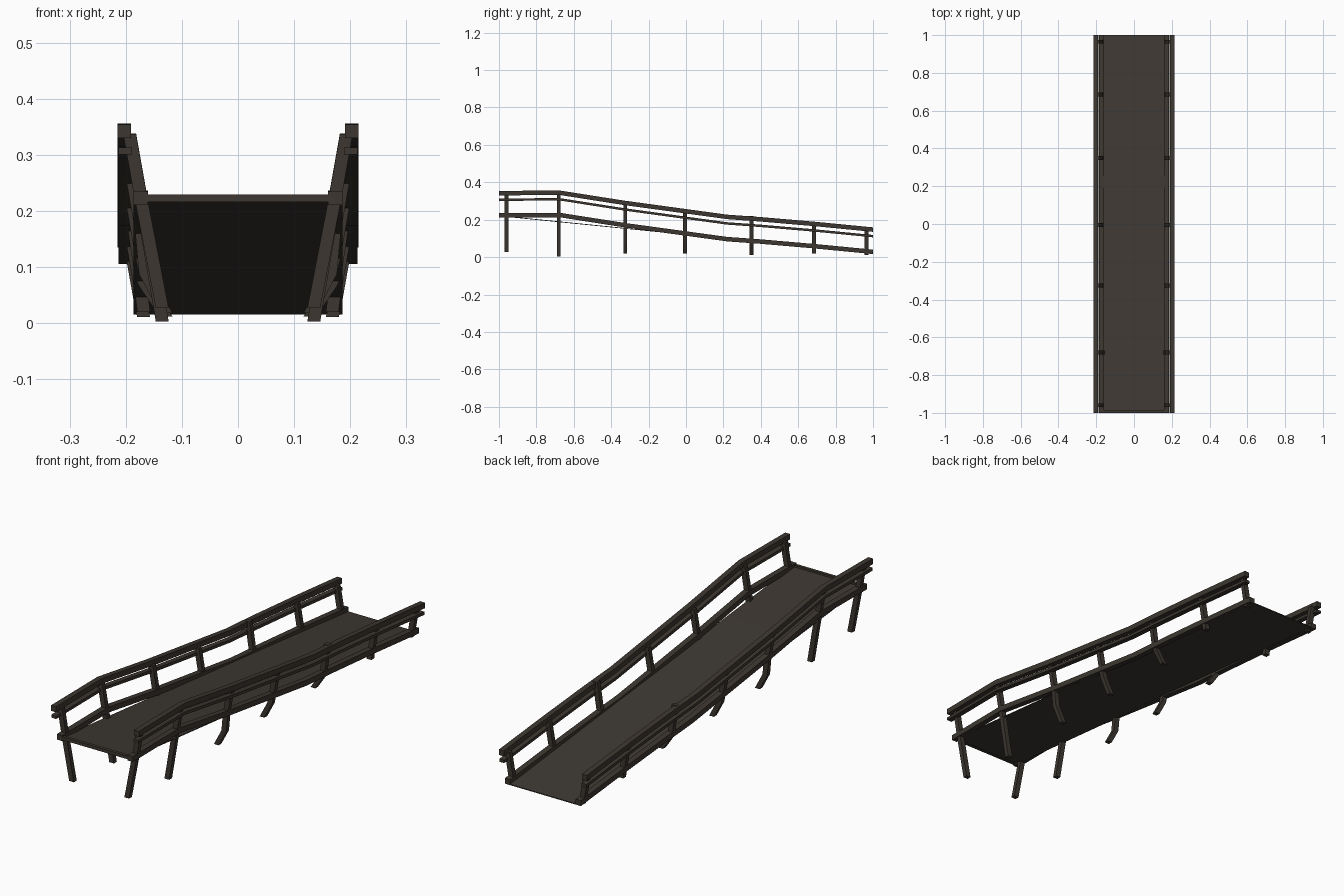
import bpy, bmesh
from mathutils import Vector

cube = bpy.data.objects.get("Cube")
if cube:
    bpy.data.objects.remove(cube)


def material(name, rgb):
    m = bpy.data.materials.new(name)
    m.use_nodes = True
    m.diffuse_color = (*rgb, 1)
    m.node_tree.nodes["Principled BSDF"].inputs["Base Color"].default_value = (*rgb, 1)
    return m


rail_wood = material("dark rail wood", (0.045, 0.037, 0.029))
deck_wood = material("dark deck wood", (0.048, 0.040, 0.033))

# Height of the lower rail along the walkway: (y, z)
PROFILE = [(-1, 0.223), (-0.675, 0.225), (-0.33, 0.171), (0, 0.126),
           (0.22, 0.096), (0.4, 0.083), (0.69, 0.058), (1, 0.028)]
# Deck boards run straight between their ends
DECK = [(-1, 0.221), (0.4, 0.081), (1, 0.018)]


def rail_z(y):
    for (y0, z0), (y1, z1) in zip(PROFILE, PROFILE[1:]):
        if y <= y1:
            return z0 + (z1 - z0) * (y - y0) / (y1 - y0)


def sweep(name, points, side, up, width, height, mat):
    """Rectangular beam through points, with sections spanned by side and up."""
    bm = bmesh.new()
    rings = []
    for p in points:
        rings.append([bm.verts.new(Vector(p) + side * (sx * width / 2) + up * (sy * height / 2))
                      for sx, sy in ((-1, -1), (1, -1), (1, 1), (-1, 1))])
    for a, b in zip(rings, rings[1:]):
        for i in range(4):
            j = (i + 1) % 4
            bm.faces.new((a[i], a[j], b[j], b[i]))
    bm.faces.new(rings[0])
    bm.faces.new(rings[-1])
    bmesh.ops.recalc_face_normals(bm, faces=bm.faces)
    mesh = bpy.data.meshes.new(name)
    bm.to_mesh(mesh)
    bm.free()
    mesh.materials.append(mat)
    obj = bpy.data.objects.new(name, mesh)
    bpy.context.collection.objects.link(obj)
    bpy.ops.object.select_all(action='DESELECT')
    obj.select_set(True)
    bpy.context.view_layer.objects.active = obj
    bpy.ops.object.shade_smooth_by_angle()


X, Y, Z = Vector((1, 0, 0)), Vector((0, 1, 0)), Vector((0, 0, 1))

# Thin deck and the cross beam at its high end
sweep("deck", [(0, y, z) for y, z in DECK], X, Z, 0.34, 0.004, deck_wood)
sweep("end_beam", [(-0.17, -0.993, 0.223), (0.17, -0.993, 0.223)], Y, Z, 0.014, 0.014, rail_wood)

# Rails: name, x, height above the lower rail, width, thickness
RAILS = [("lower_rail", 0.173, 0, 0.026, 0.024),
         ("middle_rail", 0.201, 0.084, 0.024, 0.013),
         ("top_rail", 0.203, 0.119, 0.024, 0.024)]
# Posts: y, foot height, whether the leg is kinked, extra height
POSTS = [(-0.96, 0.027, False, 0), (-0.68, 0.003, False, 0), (-0.325, 0.018, True, 0),
         (-0.005, 0.018, True, 0), (0.35, 0.012, True, 0.02),
         (0.685, 0.02, False, 0), (0.965, 0.022, False, 0)]

for label, s in (("left", 1), ("right", -1)):
    for name, x, rise, w, h in RAILS:
        sweep(f"{label}_{name}", [(s * x, y, z + rise) for y, z in PROFILE], X, Z, w, h, rail_wood)
    for i, (y, foot, kinked, extra) in enumerate(POSTS, 1):
        z = rail_z(y)
        pts = [(s * 0.193, y, z + 0.113 + extra), (s * 0.172, y, z - 0.005)]
        # Legs lean inward, the middle ones bending sharply near the foot
        if kinked:
            pts += [(s * 0.165, y, min(foot + 0.07, z - 0.02)), (s * 0.128, y, foot)]
        elif z - foot > 0.05:
            pts.append((s * 0.135, y, foot))
        else:
            pts.append((s * 0.168, y, min(foot, z - 0.02)))
        sweep(f"{label}_post_{i}", pts, X, Y, 0.023, 0.02, rail_wood)
